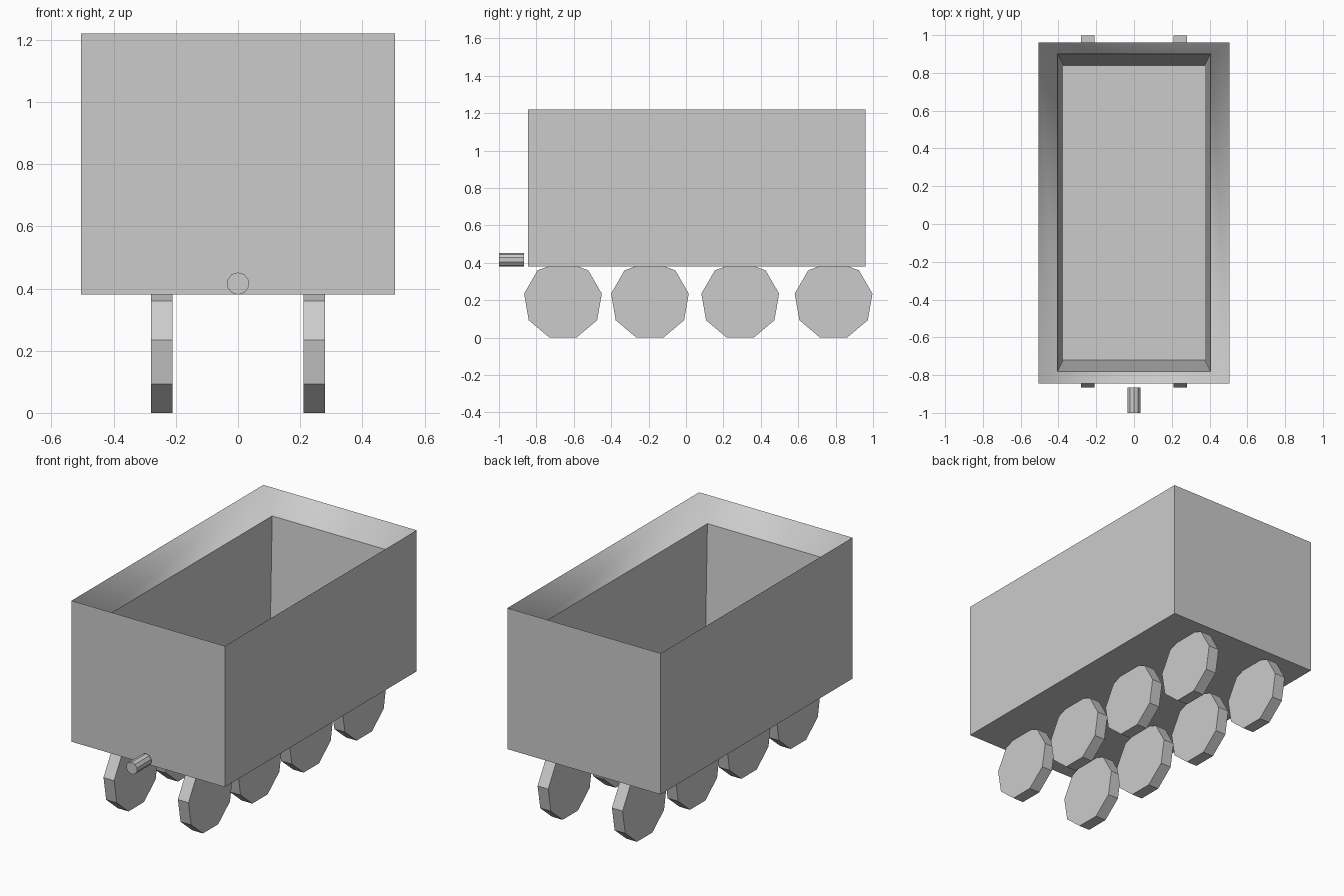
import bpy, bmesh
from math import pi, radians
from mathutils import Matrix

if "Cube" in bpy.data.objects:
    bpy.data.objects.remove(bpy.data.objects["Cube"])


def make_object(name, bm):
    bmesh.ops.recalc_face_normals(bm, faces=bm.faces)
    mesh = bpy.data.meshes.new(name)
    bm.to_mesh(mesh)
    bm.free()
    obj = bpy.data.objects.new(name, mesh)
    bpy.context.collection.objects.link(obj)
    return obj


def cylinder(name, sides, radius, length, location, rotation):
    bm = bmesh.new()
    bmesh.ops.create_cone(bm, cap_ends=True, segments=sides, radius1=radius,
                          radius2=radius, depth=length)
    bmesh.ops.transform(bm, matrix=rotation, verts=bm.verts)
    obj = make_object(name, bm)
    obj.location = location
    return obj


# Open wagon body: stacked rectangular rings (half width, y front, y back, z)
rings = [
    (0.505, -0.845, 0.96, 0.38),   # underside
    (0.505, -0.845, 0.96, 1.22),   # outer rim
    (0.405, -0.78, 0.90, 1.085),   # inner rim
    (0.375, -0.72, 0.84, 0.46),    # floor
]
bm = bmesh.new()
loops = [[bm.verts.new(p) for p in ((-w, y0, z), (w, y0, z), (w, y1, z), (-w, y1, z))]
         for w, y0, y1, z in rings]
bm.faces.new(loops[0])
for level in range(3):
    a, b = loops[level], loops[level + 1]
    for i in range(4):
        j = (i + 1) % 4
        face = bm.faces.new((a[i], a[j], b[j], b[i]))
        face.smooth = level == 1   # the sloping rim is softly shaded
for a, b in zip(loops[1:3], loops[1:3]):
    for i in range(4):
        bm.edges.get((a[i], b[(i + 1) % 4])).smooth = False
bm.faces.new(loops[3])
make_object("wagon_body", bm)

# Nine-sided wheels in four pairs, each with a flat edge on the ground
WHEEL_R = 0.211
wheel_z = WHEEL_R * 0.9397
probe = Matrix.Rotation(pi / 2, 4, 'Y')
for n, y in enumerate((-0.658, -0.193, 0.29, 0.789), 1):
    for side, x in (("left", -0.245), ("right", 0.245)):
        wheel = cylinder(f"wheel_{side}_{n}", 9, WHEEL_R, 0.07, (x, y, wheel_z), probe)
        # turn about the axle until one vertex points straight up
        top = wheel.data.vertices[0].co
        turn = top.yz.angle_signed((0.0, 1.0))
        spun = [Matrix.Rotation(s * turn, 4, 'X') for s in (1, -1)]
        wheel.data.transform(max(spun, key=lambda m: (m @ top).z))

# Coupling pin at the front
cylinder("coupling_pin", 10, 0.036, 0.135, (0, -0.9325, 0.416),
         Matrix.Rotation(pi / 2, 4, 'X'))
